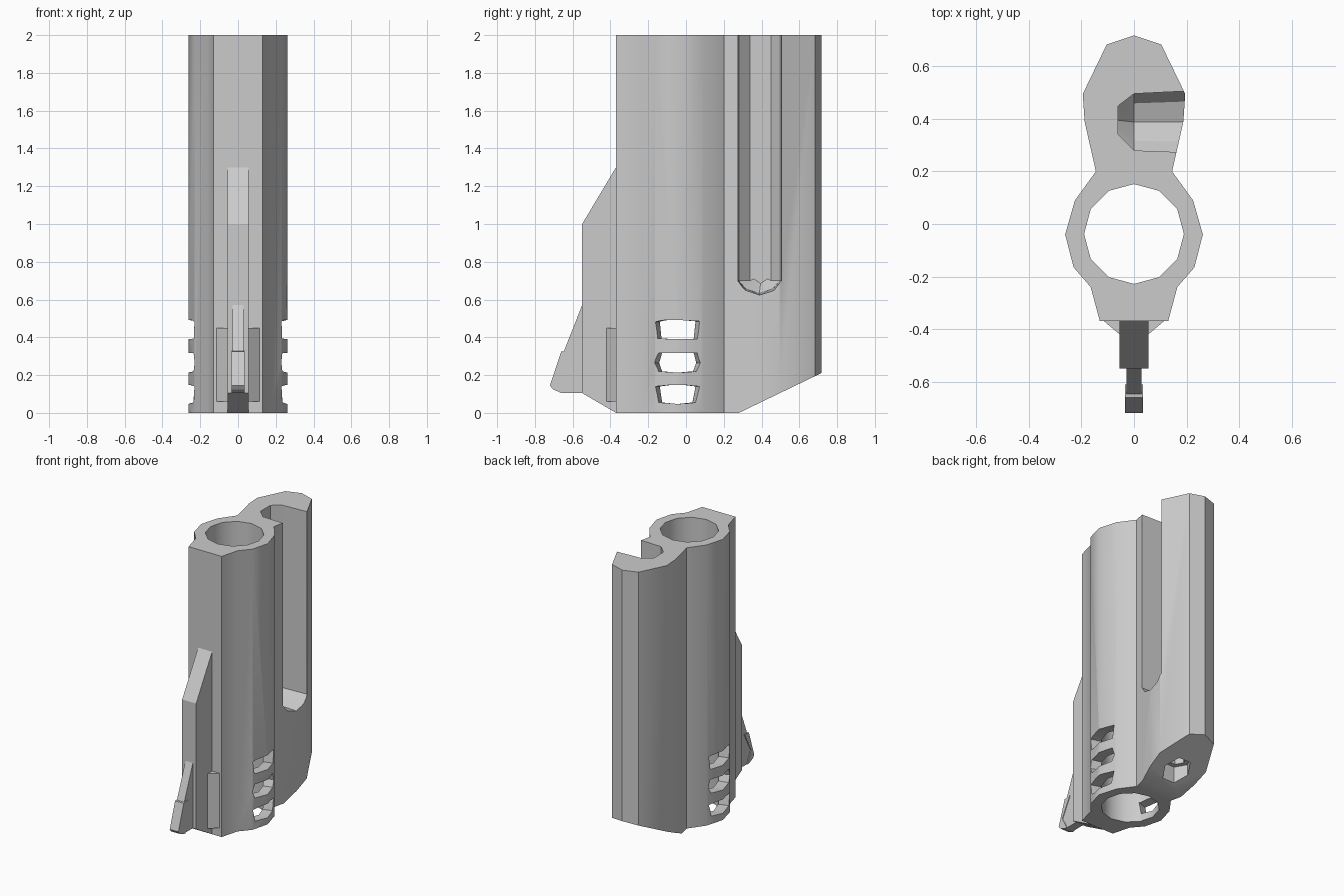
import bpy, bmesh
from math import sin, cos, pi, radians

if "Cube" in bpy.data.objects:
    bpy.data.objects.remove(bpy.data.objects["Cube"])


def loft(name, rings):
    """Closed solid through equal-length rings of 3D points."""
    bm = bmesh.new()
    loops = [[bm.verts.new(p) for p in r] for r in rings]
    for a, b in zip(loops, loops[1:]):
        for i in range(len(a)):
            j = (i + 1) % len(a)
            bm.faces.new((a[i], a[j], b[j], b[i]))
    bm.faces.new(loops[0])
    bm.faces.new(loops[-1])
    bmesh.ops.recalc_face_normals(bm, faces=bm.faces)
    me = bpy.data.meshes.new(name)
    bm.to_mesh(me)
    bm.free()
    ob = bpy.data.objects.new(name, me)
    bpy.context.collection.objects.link(ob)
    return ob


def prism_z(name, pts, z0, z1):
    return loft(name, [[(x, y, z) for x, y in pts] for z in (z0, z1)])


def prism_x(name, pts, w):
    return loft(name, [[(x, y, z) for y, z in pts] for x in (-w, w)])


def circle(n, r, cy, z, start=0.0):
    return [(r * cos(start + 2 * pi * i / n), cy + r * sin(start + 2 * pi * i / n), z)
            for i in range(n)]


def activate(ob):
    bpy.ops.object.select_all(action='DESELECT')
    ob.select_set(True)
    bpy.context.view_layer.objects.active = ob


def cut(ob, cutter):
    cutter.hide_render = True
    activate(ob)
    m = ob.modifiers.new("cut", 'BOOLEAN')
    m.operation, m.solver, m.object = 'DIFFERENCE', 'EXACT', cutter
    bpy.ops.object.modifier_apply(modifier=m.name)
    bpy.data.objects.remove(cutter, do_unlink=True)


# Main body: mirrored figure-eight outline
half = [(0.13, -0.37), (0.165, -0.24), (0.23, -0.165), (0.262, -0.04), (0.225, 0.09),
        (0.145, 0.2), (0.188, 0.39), (0.195, 0.495), (0.104, 0.683)]
outline = half + [(0, 0.718)] + [(-x, y) for x, y in reversed(half)]
body = prism_z("body", outline, 0, 2)

# Sloped underside at the rear
cut(body, prism_x("slope_cutter", [(0.073, -0.1), (0.8, -0.1), (0.8, 0.251)], 0.4))

# Main bore
cut(body, loft("bore_cutter", [circle(12, 0.19, -0.038, z) for z in (-0.1, 2.1)]))


# Open side channel with a rounded lower end
def channel_ring(x, cy, h):
    pts = [(-h, 2.1), (-h, 0.70)]
    pts += [(-h * 0.66, 0.765 - h), (0, 0.74 - h), (h * 0.66, 0.765 - h)]
    pts += [(h, 0.70), (h, 2.1)]
    return [(x, cy + y, z) for y, z in pts]


cut(body, loft("channel_cutter", [channel_ring(-0.06, 0.395, 0.055),
                                  channel_ring(0.0, 0.388, 0.108),
                                  channel_ring(0.3, 0.39, 0.121)]))

# Three vent slots through both side walls, tapering inwards
slots = [  # (y, z) outlines relative to the slot centre
    (0.10, [(-0.11, -0.045), (0, -0.053), (0.105, -0.045), (0.13, 0.04),
            (0.05, 0.047), (-0.05, 0.047), (-0.13, 0.04)]),
    (0.265, [(-0.11, -0.045), (0, -0.052), (0.11, -0.045), (0.135, 0.0),
             (0.115, 0.053), (-0.11, 0.053), (-0.135, 0.0)]),
    (0.44, [(-0.115, -0.046), (0, -0.05), (0.115, -0.05), (0.13, 0.045),
            (0, 0.053), (-0.09, 0.05), (-0.13, 0.042)]),
]
for zc, pts in slots:
    rings = [[(x, -0.045 + y * s, zc + z) for y, z in pts]
             for x, s in ((-0.3, 1.08), (-0.16, 0.72), (0.16, 0.72), (0.3, 1.08))]
    cut(body, loft("slot_cutter", rings))

# Stepped hexagonal socket in the sloped underside
cut(body, loft("socket_cutter", [circle(6, r, 0.43, z) for r, z in
                                 ((0.095, -0.1), (0.095, 0.15), (0.06, 0.151), (0.06, 0.4))]))

activate(body)
bpy.ops.object.shade_smooth_by_angle(angle=radians(32))

# Front rail
prism_x("front_rail", [(-0.36, 1.317), (-0.55, 1.0), (-0.55, 0.105), (-0.37, 0.0),
                       (-0.36, 0.0)], 0.055)

# Wedge cheeks either side of the rail
prism_z("rail_cheeks", [(-0.12, -0.365), (-0.055, -0.42), (0.055, -0.42), (0.12, -0.365)],
        0.06, 0.45)

# Slim blade on the rail and the tooth at its tip
prism_x("blade", [(-0.54, 0.58), (-0.55, 0.57), (-0.645, 0.33), (-0.70, 0.16),
                  (-0.66, 0.105), (-0.54, 0.105)], 0.029)
prism_x("tooth", [(-0.61, 0.33), (-0.66, 0.325), (-0.72, 0.145), (-0.705, 0.125),
                  (-0.66, 0.105), (-0.64, 0.105), (-0.685, 0.19)], 0.034)
